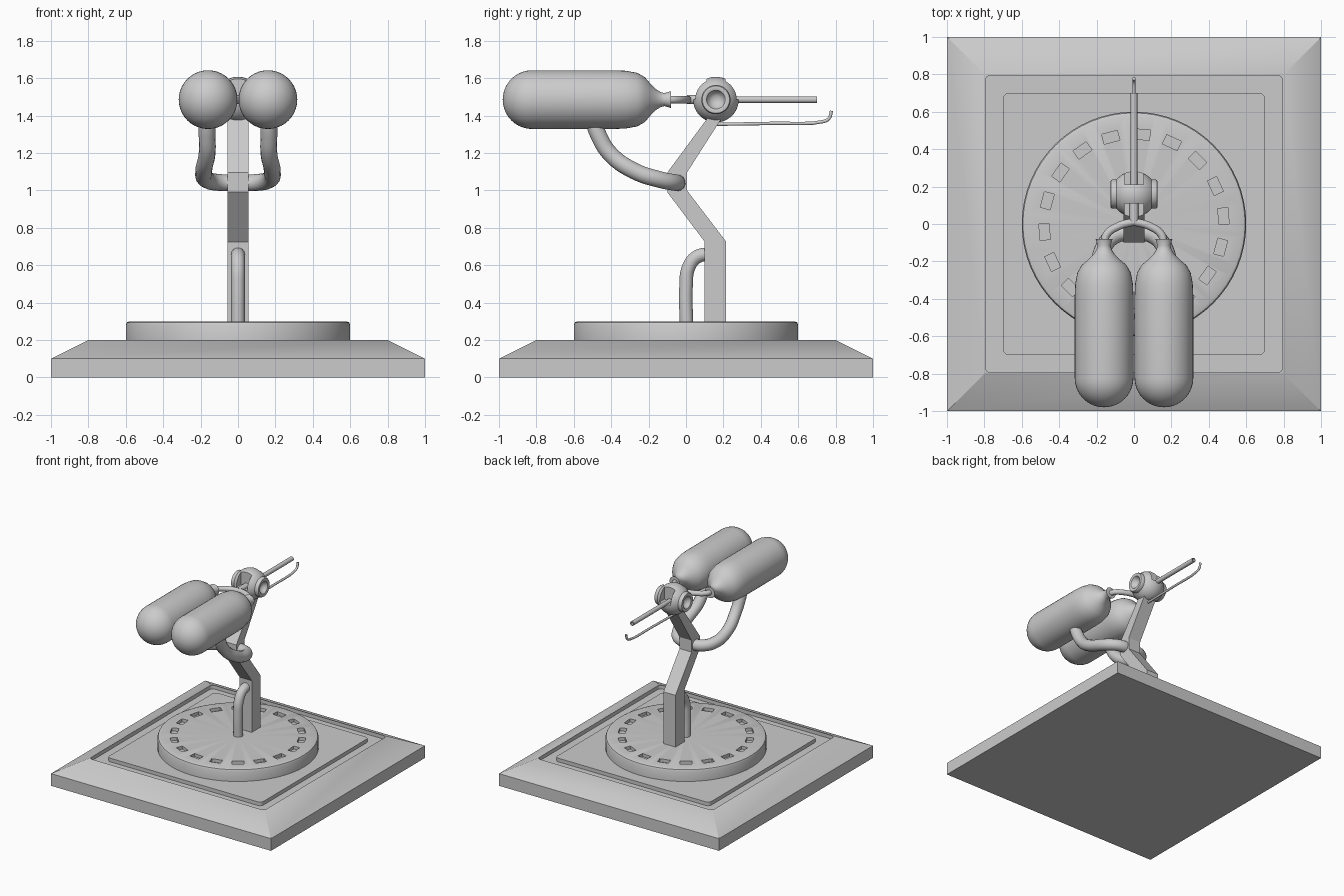
import bpy, bmesh
from math import sin, cos, pi, radians, asin
from mathutils import Vector, Matrix

if "Cube" in bpy.data.objects:
    bpy.data.objects.remove(bpy.data.objects["Cube"])


def finish(name, bm, smooth=True):
    bmesh.ops.recalc_face_normals(bm, faces=bm.faces)
    me = bpy.data.meshes.new(name)
    bm.to_mesh(me)
    bm.free()
    ob = bpy.data.objects.new(name, me)
    bpy.context.collection.objects.link(ob)
    if smooth:
        shade(ob)
    return ob


def activate(ob):
    bpy.ops.object.select_all(action='DESELECT')
    ob.select_set(True)
    bpy.context.view_layer.objects.active = ob


def shade(ob):
    activate(ob)
    bpy.ops.object.shade_smooth_by_angle(angle=radians(35))


def add_box(bm, lo, hi, matrix=Matrix()):
    lo, hi = Vector(lo), Vector(hi)
    m = matrix @ Matrix.Translation((lo + hi) / 2) @ Matrix.Diagonal((*(hi - lo), 1))
    return bmesh.ops.create_cube(bm, size=1, matrix=m)['verts']


def rounded_slab(name, half, z0, z1, radius):
    bm = bmesh.new()
    add_box(bm, (-half, -half, z0), (half, half, z1))
    upright = [e for e in bm.edges if abs(e.verts[0].co.z - e.verts[1].co.z) > 1e-4]
    bmesh.ops.bevel(bm, geom=upright, offset=radius, segments=5, profile=0.5, affect='EDGES')
    return finish(name, bm)


def cut(ob, cutter):
    cutter.hide_render = True
    mod = ob.modifiers.new("cut", 'BOOLEAN')
    mod.operation = 'DIFFERENCE'
    mod.solver = 'EXACT'
    mod.object = cutter
    activate(ob)
    bpy.ops.object.modifier_apply(modifier=mod.name)
    bpy.data.objects.remove(cutter)
    shade(ob)


def lathe(name, profile, center, axis, steps=40):
    """Spin (radius, distance) points around a horizontal axis or z."""
    bm = bmesh.new()
    ax = Vector(axis)
    up = Vector((1, 0, 0)) if axis[2] else Vector((0, 0, 1))
    vs = [bm.verts.new(up * r + ax * t) for r, t in profile]
    es = [bm.edges.new(p) for p in zip(vs, vs[1:])]
    bmesh.ops.spin(bm, geom=vs + es, cent=(0, 0, 0), axis=ax, angle=2 * pi, steps=steps)
    bmesh.ops.remove_doubles(bm, verts=bm.verts, dist=1e-4)
    bmesh.ops.translate(bm, verts=bm.verts, vec=center)
    return finish(name, bm)


def tube(name, points, radius, res=6):
    cu = bpy.data.curves.new(name, 'CURVE')
    cu.dimensions = '3D'
    cu.bevel_depth = radius
    cu.bevel_resolution = 5
    cu.resolution_u = res
    cu.use_fill_caps = True
    sp = cu.splines.new('BEZIER')
    sp.bezier_points.add(len(points) - 1)
    for bp, p in zip(sp.bezier_points, points):
        bp.co = p
        bp.handle_left_type = bp.handle_right_type = 'AUTO'
    ob = bpy.data.objects.new(name, cu)
    bpy.context.collection.objects.link(ob)
    activate(ob)
    bpy.ops.object.convert(target='MESH')
    shade(bpy.context.object)


# Sloped square base with a sunken groove around an inner plate
bm = bmesh.new()
add_box(bm, (-1, -1, 0), (1, 1, 0.1))
top = max(bm.faces, key=lambda f: f.calc_center_median().z)
new = bmesh.ops.extrude_face_region(bm, geom=[top])['geom']
bmesh.ops.delete(bm, geom=[top], context='FACES_ONLY')
for v in new:
    if isinstance(v, bmesh.types.BMVert):
        v.co = (v.co.x * 0.8, v.co.y * 0.8, 0.2)
base = finish("base", bm)
cut(base, rounded_slab("groove_cutter", 0.795, 0.17, 0.3, 0.03))
rounded_slab("inner_plate", 0.7, 0.165, 0.2, 0.03)

# Round turntable with a ring of rectangular slots
disc = lathe("turntable", [(0, 0.19), (0.6, 0.19), (0.6, 0.28), (0.594, 0.294),
                           (0.58, 0.3), (0, 0.3)], (0, 0, 0), (0, 0, 1), 64)
bm = bmesh.new()
for i in range(18):
    add_box(bm, (0.453, -0.043, 0.275), (0.507, 0.043, 0.35),
            Matrix.Rotation(radians(5 + 20 * i), 4, 'Z'))
cut(disc, finish("slot_cutter", bm, False))

# Bent square-section arm
bm = bmesh.new()
side = [(0.1, 0.29), (0.215, 0.29), (0.215, 0.725), (0.005, 1.0), (0.005, 1.095),
        (0.2, 1.4), (0.125, 1.4), (-0.1, 1.095), (-0.1, 0.99), (0.1, 0.725)]
face = bm.faces.new([bm.verts.new((-0.055, y, z)) for y, z in side])
ext = bmesh.ops.extrude_face_region(bm, geom=[face])['geom']
bmesh.ops.translate(bm, vec=(0.11, 0, 0),
                    verts=[v for v in ext if isinstance(v, bmesh.types.BMVert)])
finish("arm", bm, False)

# Ball head with dished side bosses and notched top
Z = 1.485
R = 0.122
a0 = asin(0.078 / R)
half = [(0, 0.085), (0.022, 0.088), (0.038, 0.1), (0.05, 0.122), (0.06, 0.126),
        (0.073, 0.124), (0.078, 0.115)]
arc = [(R * sin(a), R * cos(a)) for a in (a0 + (pi - 2 * a0) * i / 14 for i in range(15))]
head = lathe("head", half + arc + [(r, -t) for r, t in reversed(half)],
             (0, 0.16, Z), (1, 0, 0))
bm = bmesh.new()
for y0, y1 in ((0.0, 0.11), (0.21, 0.32)):
    add_box(bm, (-0.05, y0, Z), (0.05, y1, Z + 0.2))
cut(head, finish("notch_cutter", bm, False))

# Nozzle barrel with an open muzzle, and the thin pilot pipe below
lathe("barrel", [(0, 0.0), (0.018, 0.0), (0.018, 0.53), (0.012, 0.53), (0.012, 0.48), (0, 0.48)],
      (0, 0.17, Z), (0, 1, 0), 20)
tube("pilot_pipe", [(0, 0.15, 1.353), (0, 0.45, 1.358), (0, 0.735, 1.368),
                    (0, 0.765, 1.385), (0, 0.778, 1.425)], 0.009, 4)

# Twin tanks, neck hoses and curved supports, one set per side
tr = 0.157
cap = [(tr * sin(a), -0.823 - tr * cos(a)) for a in (pi / 2 * i / 10 for i in range(11))]
shoulder = [(tr, -0.38), (0.154, -0.32), (0.143, -0.26), (0.12, -0.22), (0.085, -0.19),
            (0.055, -0.16), (0.04, -0.135), (0.035, -0.115), (0.045, -0.08), (0, -0.08)]
for s, label in ((-1, "left"), (1, "right")):
    lathe(label + "_tank", cap + shoulder, (s * 0.16, 0, Z), (0, 1, 0))
    tube(label + "_neck_hose", [(s * 0.16, -0.1, Z), (s * 0.145, -0.055, Z),
                                (s * 0.08, -0.01, Z), (0, 0.012, Z)], 0.021)
    tube(label + "_support", [(s * 0.165, -0.5, 1.38), (s * 0.165, -0.47, 1.3),
                              (s * 0.165, -0.41, 1.2), (s * 0.183, -0.28, 1.105),
                              (s * 0.165, -0.13, 1.055), (s * 0.1, -0.06, 1.042),
                              (0, -0.045, 1.04)], 0.045)
tube("feed_stub", [(0, 0.005, Z), (0, 0.12, Z)], 0.024)

# Hose from the turntable into the arm
tube("arm_hose", [(0, 0.003, 0.28), (0, 0, 0.48), (0, 0.015, 0.59),
                  (0, 0.06, 0.645), (0, 0.14, 0.66)], 0.037)
